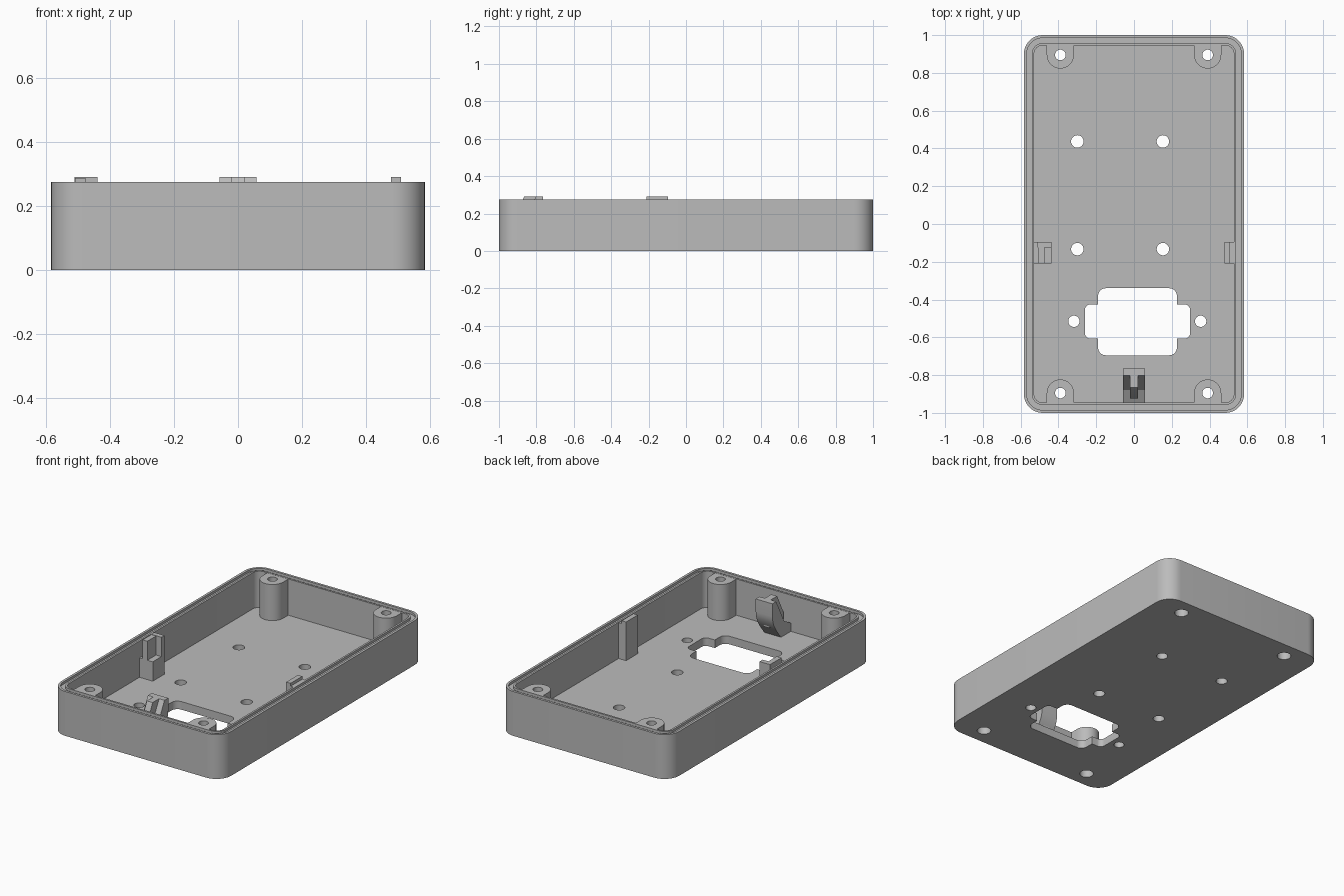
import bpy, bmesh
from math import sin, cos, pi, radians
from mathutils import Vector

cube = bpy.data.objects.get("Cube")
if cube:
    bpy.data.objects.remove(cube, do_unlink=True)

plastic = bpy.data.materials.new("grey plastic")
plastic.use_nodes = True
GREY = (0.5, 0.5, 0.5, 1)
plastic.diffuse_color = GREY
plastic.node_tree.nodes["Principled BSDF"].inputs["Base Color"].default_value = GREY

FLOOR, RIM, CLIP_TOP = 0.05, 0.275, 0.29
HALF_X, HALF_Y = 0.583, 1.0


def rounded_rect(x0, x1, y0, y1, r, steps=10):
    """Counter-clockwise outline of a rectangle with rounded corners."""
    corners = [(x1 - r, y1 - r), (x0 + r, y1 - r), (x0 + r, y0 + r), (x1 - r, y0 + r)]
    return [(cx + r * cos((q + i / steps) * pi / 2), cy + r * sin((q + i / steps) * pi / 2))
            for q, (cx, cy) in enumerate(corners) for i in range(steps + 1)]


def circle(x, y, r, n=32):
    return [(x + r * cos(2 * pi * i / n), y + r * sin(2 * pi * i / n)) for i in range(n)]


def skin(name, loops):
    """Bridge matching closed loops and cap both ends."""
    bm = bmesh.new()
    rings = [[bm.verts.new(p) for p in loop] for loop in loops]
    n = len(rings[0])
    for a, b in zip(rings, rings[1:]):
        for i in range(n):
            j = (i + 1) % n
            bm.faces.new((a[i], a[j], b[j], b[i]))
    bm.faces.new(rings[0][::-1])
    bm.faces.new(rings[-1])
    bmesh.ops.recalc_face_normals(bm, faces=bm.faces[:])
    mesh = bpy.data.meshes.new(name)
    bm.to_mesh(mesh)
    bm.free()
    mesh.materials.append(plastic)
    obj = bpy.data.objects.new(name, mesh)
    bpy.context.collection.objects.link(obj)
    return obj


def prism(name, outline, z0, z1):
    return skin(name, [[(x, y, z) for x, y in outline] for z in (z0, z1)])


def side_prism(name, profile, x0, x1):
    """Extrude a y-z profile along x."""
    return skin(name, [[(x, y, z) for y, z in profile] for x in (x0, x1)])


def box(name, x0, x1, y0, y1, z0, z1):
    return prism(name, [(x0, y0), (x1, y0), (x1, y1), (x0, y1)], z0, z1)


def combine(target, tool, operation):
    """Apply a boolean and discard the tool."""
    tool.hide_render = True
    mod = target.modifiers.new("boolean", 'BOOLEAN')
    mod.operation, mod.object, mod.solver = operation, tool, 'EXACT'
    bpy.context.view_layer.objects.active = target
    bpy.ops.object.modifier_apply(modifier=mod.name)
    bpy.data.objects.remove(tool, do_unlink=True)


def tray_loop(inset, z):
    x, y = HALF_X - inset, HALF_Y - inset
    return [(px, py, z) for px, py in rounded_rect(-x, x, -y, y, 0.1 - inset)]


# Tray: outer wall, rim with seal groove, inner wall and floor
GROOVE = RIM - 0.015
tray = skin("tray", [tray_loop(i, z) for i, z in (
    (0, 0), (0, RIM), (0.015, RIM), (0.015, GROOVE), (0.042, GROOVE),
    (0.042, RIM), (0.054, RIM), (0.054, FLOOR))])

# Corner screw bosses, each merging into an end wall
BOSS_X, BOSS_Y, BOSS_R = 0.39, 0.895, 0.072
for sx in (-1, 1):
    for sy in (-1, 1):
        arc = [(sx * BOSS_X + BOSS_R * cos(pi * i / 20),
                sy * (BOSS_Y - BOSS_R * sin(pi * i / 20))) for i in range(21)]
        outline = [(arc[0][0], sy * 0.952)] + arc + [(arc[-1][0], sy * 0.952)]
        combine(tray, prism("boss", outline, 0.03, RIM - 0.001), 'UNION')

# Screw holes through the bosses, wider at the underside
for sx in (-1, 1):
    for sy in (-1, 1):
        x, y = sx * BOSS_X, sy * BOSS_Y
        combine(tray, prism("hole", circle(x, y, 0.028), -0.1, 0.4), 'DIFFERENCE')
        combine(tray, prism("counterbore", circle(x, y, 0.04), -0.1, 0.1), 'DIFFERENCE')

# Floor mounting holes
holes = [(x, y, 0.033) for x in (-0.3, 0.153) for y in (0.437, -0.133)]
holes += [(x, -0.515, 0.03) for x in (-0.318, 0.353)]
for x, y, r in holes:
    combine(tray, prism("hole", circle(x, y, r), -0.1, 0.15), 'DIFFERENCE')

# Socket opening made of two crossing rounded rectangles
opening = prism("opening", rounded_rect(-0.19, 0.227, -0.695, -0.34, 0.04), -0.1, 0.15)
wings = prism("wings", rounded_rect(-0.26, 0.297, -0.607, -0.425, 0.03), -0.11, 0.16)
combine(tray, opening, 'DIFFERENCE')
combine(tray, wings, 'DIFFERENCE')

# Plain clip post on the +x wall
BASE = FLOOR - 0.01
left_clip = box("left_clip", 0.478, 0.535, -0.21, -0.095, BASE, RIM - 0.003)
combine(left_clip, box("tip", 0.478, 0.508, -0.21, -0.095, 0.2, CLIP_TOP), 'UNION')

# Slotted clip post on the -x wall
right_clip = box("right_clip", -0.535, -0.438, -0.21, -0.095, BASE, 0.17)
combine(right_clip, box("prong", -0.51, -0.438, -0.125, -0.095, 0.1, CLIP_TOP), 'UNION')
combine(right_clip, box("web", -0.508, -0.475, -0.21, -0.11, 0.11, CLIP_TOP - 0.002), 'UNION')

# Leaning front clip: curved inner face, sloped shoulders and a central rib
inner_face = [(-0.765 - 0.085 * (1 - sin(t * pi / 16)), 0.05 + 0.16 * t / 8) for t in range(9)]


def front_profile(peak, foot):
    return ([(-0.95, BASE), (-0.85, BASE)] + inner_face +
            [(-0.765, CLIP_TOP), (peak, CLIP_TOP), (foot, 0.14), (-0.95, 0.1)])


front_clip = side_prism("front_clip", front_profile(-0.802, -0.88), -0.057, 0.057)
rib = side_prism("rib", [(-0.79, 0.12), (-0.79, CLIP_TOP), (-0.865, CLIP_TOP),
                         (-0.925, 0.17), (-0.925, 0.09)], -0.02, 0.02)
combine(front_clip, rib, 'UNION')

# Smooth rounded walls, crisp edges
bpy.ops.object.select_all(action='DESELECT')
for obj in (tray, left_clip, right_clip, front_clip):
    obj.select_set(True)
bpy.context.view_layer.objects.active = tray
bpy.ops.object.shade_smooth_by_angle(angle=radians(30))
